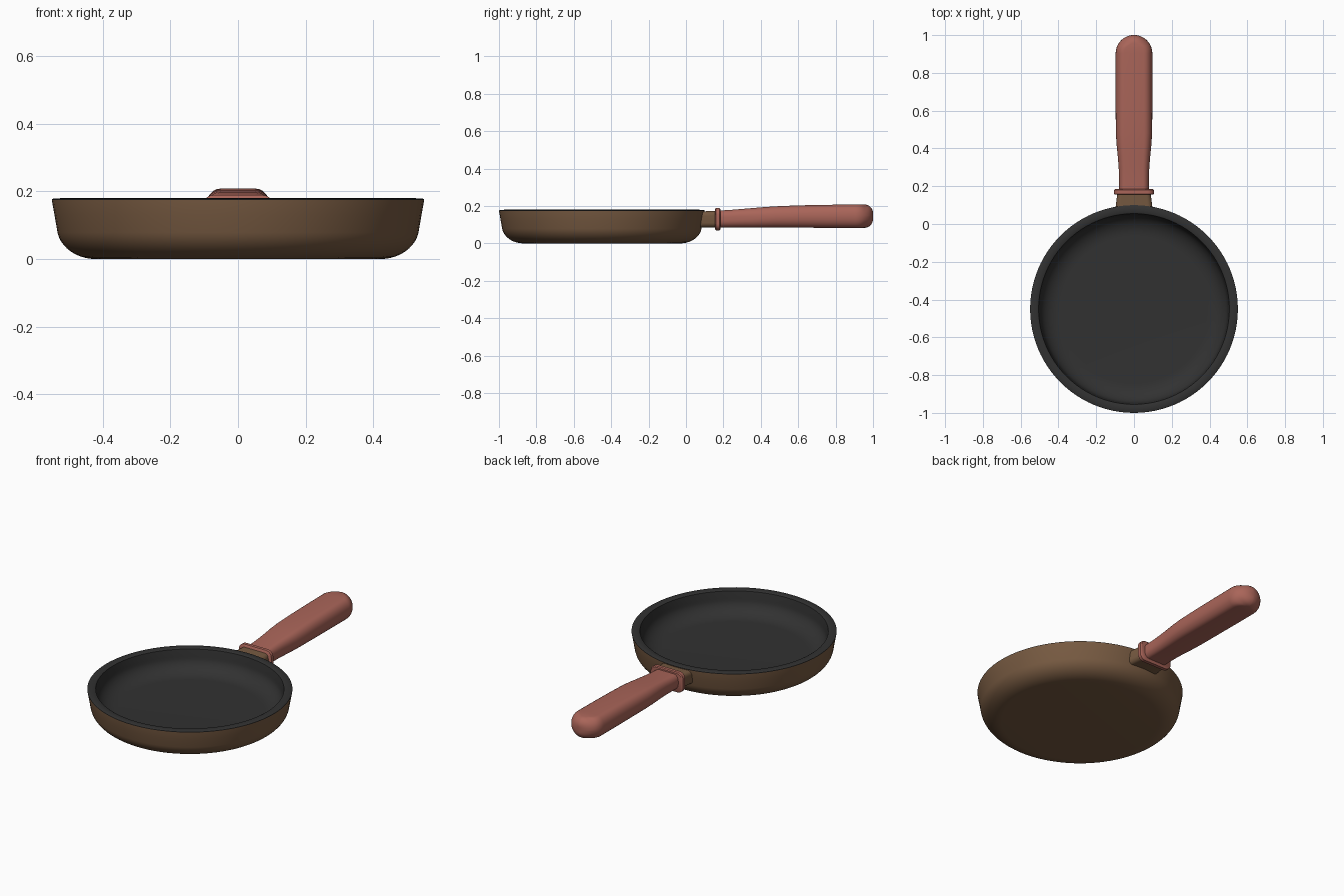
import bpy, math

if "Cube" in bpy.data.objects:
    bpy.data.objects.remove(bpy.data.objects["Cube"])

def material(name, rgb):
    m = bpy.data.materials.new(name)
    m.diffuse_color = (*rgb, 1)
    m.use_nodes = True
    m.node_tree.nodes["Principled BSDF"].inputs["Base Color"].default_value = m.diffuse_color
    return m

BROWN = material("brown_enamel", (0.18, 0.10, 0.052))
DARK = material("dark_coating", (0.031, 0.031, 0.031))
CLAY = material("red_grip", (0.40, 0.13, 0.10))

def make(name, verts, faces, mats, angle=40):
    me = bpy.data.meshes.new(name)
    me.from_pydata(verts, [], faces)
    ob = bpy.data.objects.new(name, me)
    bpy.context.collection.objects.link(ob)
    for m in mats:
        me.materials.append(m)
    bpy.ops.object.select_all(action='DESELECT')
    ob.select_set(True)
    bpy.context.view_layer.objects.active = ob
    bpy.ops.object.mode_set(mode='EDIT')
    bpy.ops.mesh.select_all(action='SELECT')
    bpy.ops.mesh.normals_make_consistent(inside=False)
    bpy.ops.object.mode_set(mode='OBJECT')
    bpy.ops.object.shade_smooth_by_angle(angle=math.radians(angle))
    return ob

def tube(rings, n):
    # quads between consecutive rings plus both end caps
    quads = [(i * n + j, i * n + (j + 1) % n, (i + 1) * n + (j + 1) % n, (i + 1) * n + j)
             for i in range(rings - 1) for j in range(n)]
    last = (rings - 1) * n
    return quads + [tuple(range(n)), tuple(range(last, last + n))]

def fillet(r0, z0, rx, rz, a0, a1, steps=10):
    angles = [math.radians(a0 + (a1 - a0) * k / steps) for k in range(steps + 1)]
    return [(r0 + rx * math.cos(a), z0 + rz * math.sin(a)) for a in angles]

def section(y, w, z0, z1, rx, rz, steps=6):
    # cross-section facing y, with elliptical corners
    h = (z1 - z0) / 2
    rx, rz = min(rx, w * 0.98), min(rz, h * 0.98)
    pts = []
    for q, (sx, sz) in enumerate(((1, 1), (-1, 1), (-1, -1), (1, -1))):
        for k in range(steps + 1):
            a = math.pi / 2 * (q + k / steps)
            pts.append((sx * (w - rx) + rx * math.cos(a), y,
                        (z0 + z1) / 2 + sz * (h - rz) + rz * math.sin(a)))
    return pts

def loft(name, sections, mat):
    rings = [section(*s) for s in sections]
    return make(name, [p for r in rings for p in r], tube(len(rings), len(rings[0])), [mat])

# Pan: brown outside, dark rim and inside, turned as one closed profile
N, CY = 96, -0.45
outer = fillet(0.42, 0.095, 0.115, 0.095, -90, -10) + [(0.542, 0.13), (0.55, 0.174)]
inner = ([(0.550, 0.176), (0.545, 0.179), (0.512, 0.180), (0.505, 0.176)]
         + fillet(0.39, 0.135, 0.108, 0.085, 0, -90))
profile = outer + inner
verts = [(r * math.cos(2 * math.pi * j / N), CY + r * math.sin(2 * math.pi * j / N), z)
         for r, z in profile for j in range(N)]
pan = make("pan_body", verts, tube(len(profile), N), [BROWN, DARK])
quads = (len(profile) - 1) * N
for i, p in enumerate(pan.data.polygons):
    inside = (len(outer) - 1) * N <= i < quads or i == quads + 1
    p.material_index = 1 if inside else 0

# Short metal neck joining pan and handle
loft("handle_neck", [(0.062, 0.101, 0.085, 0.170, 0.025, 0.025),
                     (0.17, 0.087, 0.085, 0.174, 0.025, 0.025)], BROWN)

# Collar ring
loft("handle_collar", [(0.156, 0.100, 0.076, 0.184, 0.03, 0.03),
                       (0.160, 0.106, 0.070, 0.189, 0.035, 0.035),
                       (0.179, 0.106, 0.070, 0.189, 0.035, 0.035),
                       (0.184, 0.100, 0.076, 0.184, 0.03, 0.03)], CLAY)

# Grip: tapered body, then domed tip
grip = [(0.17, 0.078, 0.086, 0.175, 0.03, 0.035), (0.24, 0.079, 0.086, 0.179, 0.032, 0.038),
        (0.30, 0.081, 0.086, 0.184, 0.034, 0.041), (0.36, 0.086, 0.085, 0.189, 0.037, 0.045),
        (0.42, 0.092, 0.085, 0.194, 0.040, 0.049), (0.48, 0.096, 0.085, 0.198, 0.043, 0.052),
        (0.60, 0.097, 0.084, 0.203, 0.045, 0.055), (0.75, 0.097, 0.083, 0.206, 0.045, 0.057)]
R, C = 0.097, 0.045
for k in range(15):
    s = R * math.sin(math.radians(87 * k / 14))
    w = math.sqrt(R * R - s * s)
    flat = math.sqrt(max(0, (R - C) ** 2 - s * s))
    d = max(0, s - (R - C)) / C
    drop = 0.05 * (1 - math.sqrt(1 - d * d))
    grip.append((0.9035 + s, w, 0.083 + drop, 0.208 - drop, w - flat, 0.058))
loft("handle_grip", grip, CLAY)
